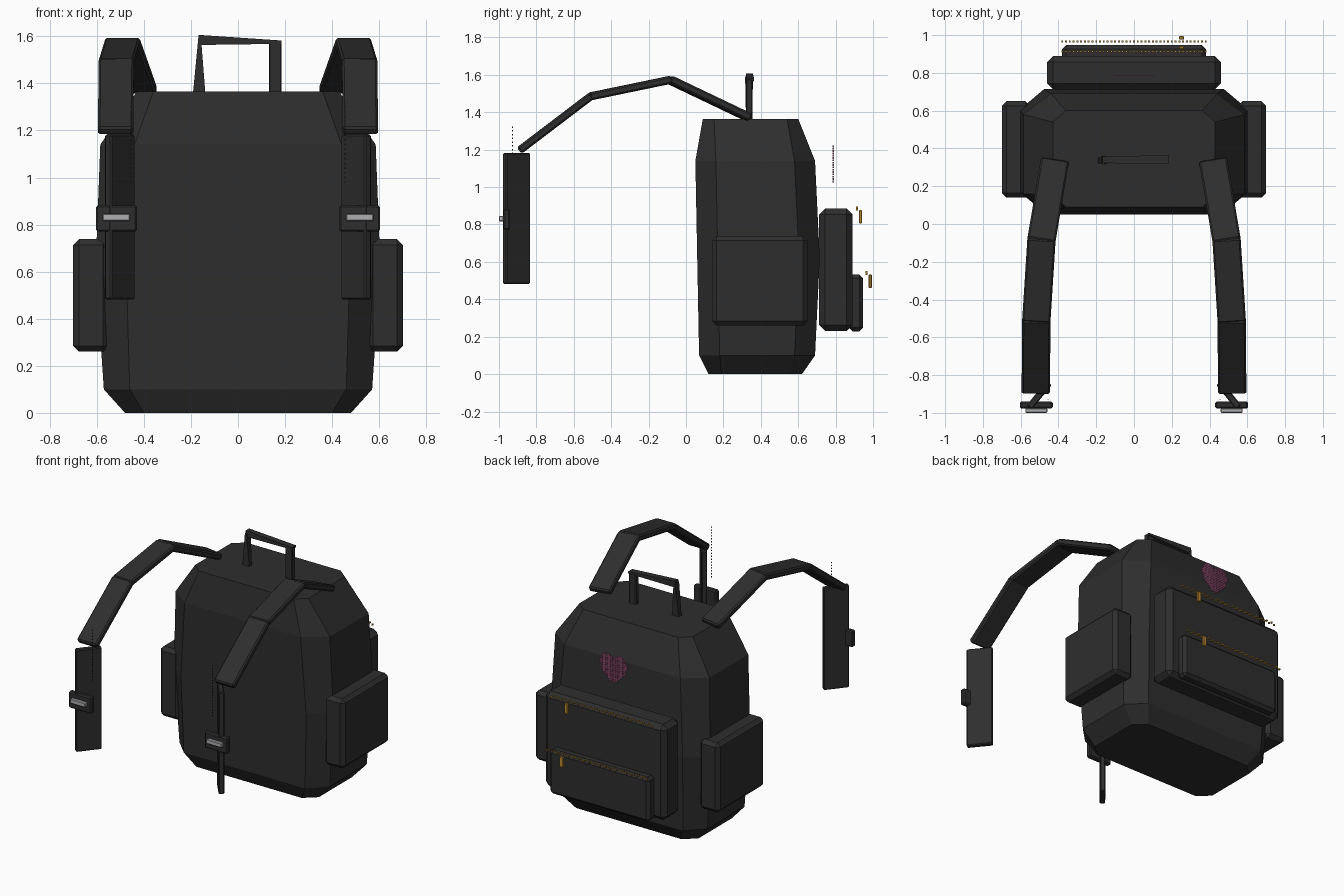
import bpy, bmesh, math
from mathutils import Vector, Matrix

if "Cube" in bpy.data.objects:
    bpy.data.objects.remove(bpy.data.objects["Cube"])


def mat(name, rgb):
    m = bpy.data.materials.new(name)
    m.diffuse_color = (*rgb, 1)
    m.use_nodes = True
    m.node_tree.nodes["Principled BSDF"].inputs["Base Color"].default_value = m.diffuse_color
    return m


FABRIC = mat("black_fabric", (0.027, 0.027, 0.027))
GOLD = mat("gold_metal", (0.50, 0.25, 0.035))
SILVER = mat("silver_metal", (0.42, 0.42, 0.44))
PINK = mat("pink_thread", (0.42, 0.12, 0.25))


def finish(name, bm, material, bevel=0):
    bmesh.ops.recalc_face_normals(bm, faces=bm.faces)
    me = bpy.data.meshes.new(name)
    bm.to_mesh(me)
    bm.free()
    me.materials.append(material)
    ob = bpy.data.objects.new(name, me)
    bpy.context.collection.objects.link(ob)
    if bevel:
        mod = ob.modifiers.new("bevel", "BEVEL")
        mod.width, mod.segments = bevel, 1
    return ob


def add_box(bm, lo, hi):
    lo, hi = Vector(lo), Vector(hi)
    bmesh.ops.create_cube(bm, size=1, matrix=Matrix.Translation((lo + hi) / 2)
                          @ Matrix.Diagonal((*(hi - lo), 1)))


def box(name, lo, hi, material, bevel=0):
    bm = bmesh.new()
    add_box(bm, lo, hi)
    return finish(name, bm, material, bevel)


def loft(name, rings, material, bevel=0):
    bm = bmesh.new()
    vs = [[bm.verts.new(p) for p in r] for r in rings]
    n = len(vs[0])
    for a, b in zip(vs, vs[1:]):
        for i in range(n):
            bm.faces.new((a[i], a[(i + 1) % n], b[(i + 1) % n], b[i]))
    bm.faces.new(vs[0])
    bm.faces.new(vs[-1])
    return finish(name, bm, material, bevel)


def octagon(z, hx, y0, y1, cx, cy):
    return [(-hx + cx, y0, z), (hx - cx, y0, z), (hx, y0 + cy, z), (hx, y1 - cy, z),
            (hx - cx, y1, z), (-hx + cx, y1, z), (-hx, y1 - cy, z), (-hx, y0 + cy, z)]


# Main bag: chamfered rectangle sections stacked upward
loft("bag_body", [octagon(*s) for s in (
    (0.00, 0.48, 0.12, 0.62, 0.08, 0.07),
    (0.10, 0.57, 0.07, 0.69, 0.11, 0.11),
    (0.62, 0.605, 0.06, 0.715, 0.13, 0.11),
    (1.14, 0.585, 0.05, 0.69, 0.145, 0.11),
    (1.365, 0.43, 0.09, 0.60, 0.07, 0.06))], FABRIC)

# Pockets
for side, s in (("left", -1), ("right", 1)):
    xs = sorted((s * 0.55, s * 0.70))
    box(f"side_pocket_{side}", (xs[0], 0.14, 0.26), (xs[1], 0.65, 0.738), FABRIC, 0.024)
box("large_pocket", (-0.46, 0.712, 0.23), (0.46, 0.89, 0.886), FABRIC, 0.032)
box("small_pocket", (-0.38, 0.87, 0.228), (0.38, 0.947, 0.532), FABRIC, 0.02)

# Zips: alternating teeth plus a hanging pull
for name, y, z in (("large", 0.914, 0.885), ("small", 0.966, 0.54)):
    bm = bmesh.new()
    for i in range(39):
        x = -0.38 + i * 0.02
        dz = 0.005 if i % 2 else -0.005
        add_box(bm, (x - 0.005, y - 0.005, z + dz - 0.005), (x + 0.005, y + 0.005, z + dz + 0.005))
    finish(f"zip_teeth_{name}", bm, GOLD)
    box(f"zip_pull_{name}", (0.238, y + 0.01, z - 0.08), (0.266, y + 0.028, z - 0.008), GOLD, 0.004)

# Heart patch: grid of small stitches kept where the heart curve is negative
bm = bmesh.new()
step = 0.0125
for i in range(-8, 9):
    for j in range(-8, 9):
        u, v = i / 7.2, j / 7.2 + 0.1
        if (u * u + v * v - 1) ** 3 - u * u * v ** 3 <= 0.0:
            x, z = i * step, 1.118 + j * step
            add_box(bm, (x - 0.0048, 0.784, z - 0.0048), (x + 0.0048, 0.79, z + 0.0048))
finish("heart_patch", bm, PINK)


# Top handle: flat strip turning over a squared loop
def ring(cx, cy, z, wx, wy):
    return [(cx - wx, cy - wy, z), (cx + wx, cy - wy, z), (cx + wx, cy + wy, z), (cx - wx, cy + wy, z)]


loft("handle_left_post", [ring(-0.165, 0.335, 1.35, 0.027, 0.014),
                          ring(-0.163, 0.338, 1.59, 0.006, 0.022)], FABRIC)
loft("handle_right_post", [ring(0.158, 0.338, 1.35, 0.027, 0.018),
                           ring(0.158, 0.338, 1.578, 0.027, 0.018)], FABRIC, 0.005)
loft("handle_bar", [[(x, y - w, z0), (x, y + w, z0), (x, y + w, z1), (x, y - w, z1)]
                    for x, y, w, z0, z1 in ((-0.167, 0.34, 0.018, 1.563, 1.606),
                                            (0.184, 0.342, 0.022, 1.568, 1.582))], FABRIC)


# Shoulder straps
def segment(name, p, q, width, thick):
    p, q = Vector(p), Vector(q)
    d = (q - p).normalized()
    side = d.cross(Vector((0, 0, 1))).normalized() * width / 2
    up = side.cross(d).normalized() * thick / 2
    loft(name, [[c - side - up, c + side - up, c + side + up, c - side + up]
                for c in (p - d * 0.008, q + d * 0.008)], FABRIC, 0.009)


for side, s in (("left", -1), ("right", 1)):
    path = [(s * 0.42, 0.33, 1.375), (s * 0.49, -0.085, 1.573),
            (s * 0.517, -0.51, 1.485), (s * 0.52, -0.885, 1.2)]
    for i in range(3):
        segment(f"shoulder_strap_{side}_{i + 1}", path[i], path[i + 1], 0.15, 0.042)

    # Hanging webbing, turned about the vertical
    bm = bmesh.new()
    bmesh.ops.create_cube(bm, size=1, matrix=Matrix.Translation((s * 0.502, -0.906, 0.832))
                          @ Matrix.Rotation(-s * math.radians(51), 4, 'Z')
                          @ Matrix.Diagonal((0.165, 0.036, 0.70, 1)))
    finish(f"lower_strap_{side}", bm, FABRIC, 0.006)

    # Buckle with metal bar
    cx = s * 0.517
    box(f"buckle_{side}", (cx - 0.087, -0.977, 0.77), (cx + 0.087, -0.94, 0.882), FABRIC, 0.008)
    box(f"buckle_bar_{side}", (cx - 0.058, -1.0, 0.816), (cx + 0.058, -0.975, 0.846), SILVER, 0.004)

    # Loose row of stitches
    bm = bmesh.new()
    for k in range(18):
        z = 0.98 + k * 0.02
        add_box(bm, (s * 0.455 - 0.002, -0.93, z - 0.004), (s * 0.455 + 0.002, -0.926, z + 0.004))
    finish(f"strap_stitches_{side}", bm, FABRIC)
